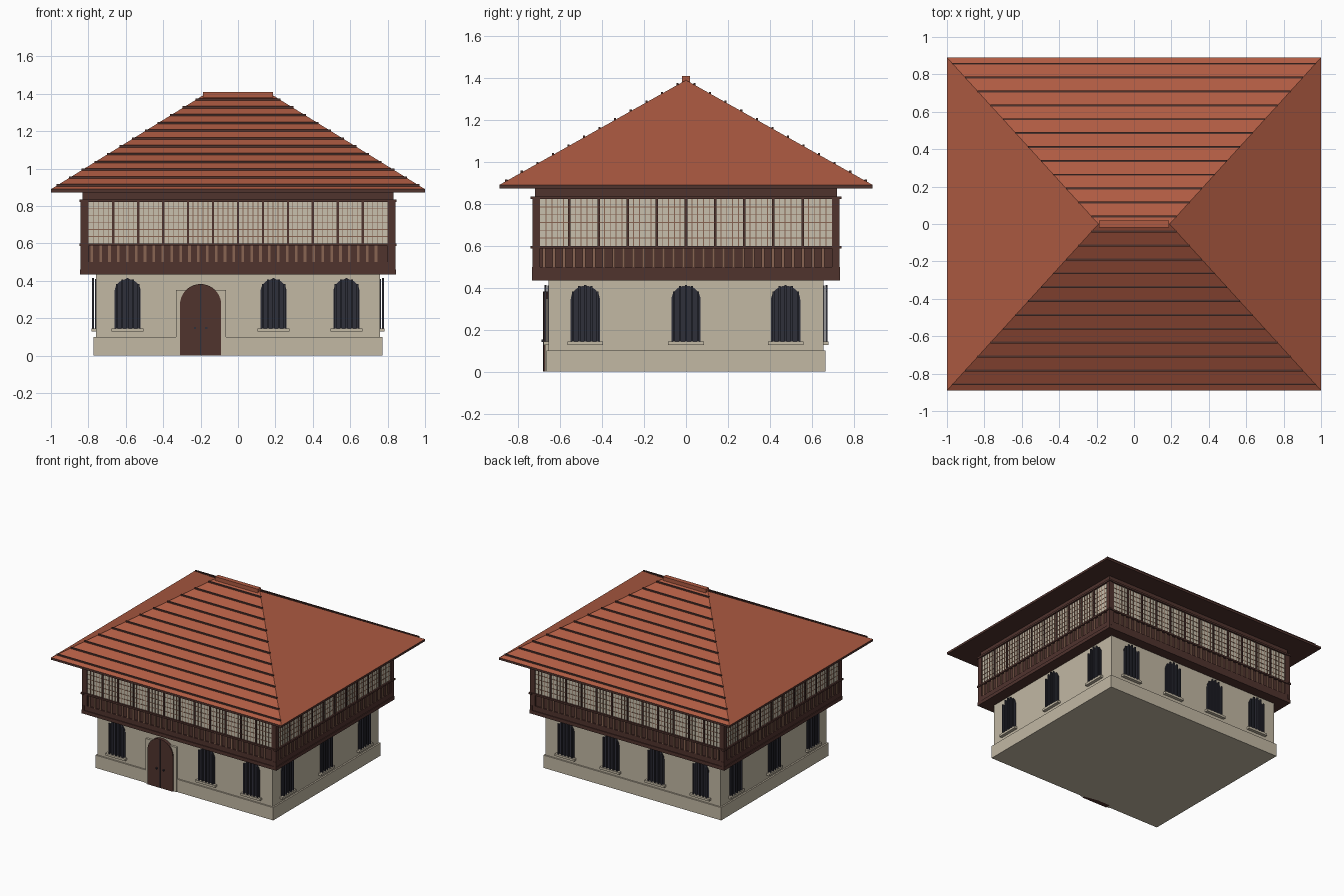
import bpy, bmesh, math
from mathutils import Vector

if "Cube" in bpy.data.objects:
    bpy.data.objects.remove(bpy.data.objects["Cube"])


def material(name, rgb):
    m = bpy.data.materials.new(name)
    m.use_nodes = True
    m.diffuse_color = (*rgb, 1)
    m.node_tree.nodes["Principled BSDF"].inputs["Base Color"].default_value = (*rgb, 1)
    return m


STONE = material("pale stone", (0.54, 0.48, 0.37))
TILE = material("terracotta", (0.43, 0.105, 0.055))
DARK = material("dark wood", (0.08, 0.033, 0.027))
LIGHT = material("light wood", (0.25, 0.13, 0.085))
PANE = material("shell pane", (0.58, 0.53, 0.42))
IRON = material("dark iron", (0.028, 0.029, 0.042))

# Each side: axis the wall runs along, direction it faces
FRONT, BACK, RIGHT, LEFT = ("x", -1), ("x", 1), ("y", 1), ("y", -1)
SIDES = (FRONT, BACK, RIGHT, LEFT)


def place(side, u, out, z):
    axis, sign = side
    return Vector((u, sign * out, z)) if axis == "x" else Vector((sign * out, u, z))


class Part:
    """Collects the pieces of one named part."""

    def __init__(self, name, *mats):
        self.name, self.mats, self.bm = name, mats, bmesh.new()

    def hull(self, lower, upper):
        a = [self.bm.verts.new(p) for p in lower]
        b = [self.bm.verts.new(p) for p in upper]
        n = len(a)
        self.bm.faces.new(a)
        self.bm.faces.new(b)
        for i in range(n):
            j = (i + 1) % n
            self.bm.faces.new((a[i], a[j], b[j], b[i]))

    def box(self, side, u, out, z):
        ring = [(u[0], out[0]), (u[1], out[0]), (u[1], out[1]), (u[0], out[1])]
        self.hull([place(side, a, b, z[0]) for a, b in ring],
                  [place(side, a, b, z[1]) for a, b in ring])

    def block(self, hx, hy, z):
        self.box(BACK, (-hx, hx), (-hy, hy), z)

    def arch(self, side, u, r, out, z0, spring, steps=16):
        pts = [(u - r, z0), (u + r, z0)]
        pts += [(u + r * math.cos(math.pi * i / steps),
                 spring + r * math.sin(math.pi * i / steps)) for i in range(steps + 1)]
        self.hull(*[[place(side, a, o, z) for a, z in pts] for o in out])

    def done(self):
        bmesh.ops.recalc_face_normals(self.bm, faces=self.bm.faces)
        mesh = bpy.data.meshes.new(self.name)
        self.bm.to_mesh(mesh)
        self.bm.free()
        for m in self.mats:
            mesh.materials.append(m)
        obj = bpy.data.objects.new(self.name, mesh)
        bpy.context.collection.objects.link(obj)
        return obj


def simple_block(name, mat, hx, hy, z):
    part = Part(name, mat)
    part.block(hx, hy, z)
    part.done()


# Main masses
simple_block("plinth", STONE, 0.772, 0.666, (0, 0.1))
simple_block("ground_floor_wall", STONE, 0.76, 0.655, (0.1, 0.435))
simple_block("floor_band", DARK, 0.846, 0.734, (0.435, 0.462))
simple_block("upper_floor", DARK, 0.832, 0.72, (0.462, 0.875))

# Ground floor windows with sills and bars
panes = Part("window_panes", IRON)
bars = Part("window_bars", IRON)
sills = Part("window_sills", STONE)
SPRING, RADIUS = 0.34, 0.07
long_rows = (-0.59, -0.2, 0.19, 0.58)
for side in SIDES:
    wall = 0.655 if side[0] == "x" else 0.76
    spots = long_rows if side[0] == "x" else (-0.48, 0, 0.475)
    for u in spots:
        if side == FRONT and u == -0.2:
            continue
        panes.arch(side, u, RADIUS, (wall - 0.01, wall + 0.005), 0.14, SPRING)
        sills.box(side, (u - 0.085, u + 0.085), (wall - 0.01, wall + 0.024), (0.128, 0.145))
        for k in range(-2, 3):
            du = k * 0.029
            top = SPRING + math.sqrt(RADIUS ** 2 - du ** 2) + 0.004
            bars.box(side, (u + du - 0.005, u + du + 0.005),
                     (wall + 0.01, wall + 0.02), (0.145, top))
for part in (panes, bars, sills):
    part.done()

# Arched double door in a stone surround
surround = Part("door_surround", STONE)
surround.box(FRONT, (-0.332, -0.065), (0.64, 0.672), (0, 0.35))
surround.done()
door = Part("door", DARK)
door.arch(FRONT, -0.2, 0.11, (0.64, 0.68), 0, 0.273, 20)
door.done()
seam = Part("door_seam", IRON)
seam.box(FRONT, (-0.202, -0.198), (0.678, 0.682), (0, 0.382))
seam.done()
handles = Part("door_handles", IRON)
for u in (-0.23, -0.17):
    handles.box(FRONT, (u - 0.006, u + 0.006), (0.678, 0.688), (0.142, 0.154))
handles.done()

# Upper gallery: balusters, sliding panes, lattice, frames and rails
balusters = Part("balusters", LIGHT)
shells = Part("gallery_panes", PANE)
lattice = Part("gallery_lattice", LIGHT)
frames = Part("gallery_frames", DARK)
Z0, Z1 = 0.6, 0.822
for side in SIDES:
    along = side[0] == "x"
    wall, half, count = (0.72, 0.8, 12) if along else (0.832, 0.695, 10)
    shells.box(side, (-half, half), (wall - 0.01, wall + 0.003), (Z0, Z1))
    # Baluster row
    u = -half + 0.018
    while u < half - 0.02:
        balusters.box(side, (u - 0.007, u + 0.007), (wall - 0.01, wall + 0.008), (0.5, 0.587))
        u += 0.0475
    # Rails and corner posts
    full = half + 0.045
    frames.box(side, (-full, full), (wall - 0.01, wall + 0.016), (0.587, Z0))
    frames.box(side, (-full, full), (wall - 0.01, wall + 0.016), (Z1, 0.836))
    frames.box(side, (-full + 0.005, full - 0.005), (wall - 0.01, wall + 0.008), (0.462, 0.5))
    for s in (-1, 1):
        ends = sorted((s * half, s * (half + 0.037)))
        frames.box(side, ends, (wall - 0.01, wall + 0.01), (0.462, Z1))
    # Mullions and lattice bars
    width = 2 * half / count
    for i in range(count):
        left = -half + i * width
        if i:
            frames.box(side, (left - 0.006, left + 0.006), (wall, wall + 0.011), (Z0, Z1))
        for k in range(1, 5):
            c = left + k * width / 5
            lattice.box(side, (c - 0.002, c + 0.002), (wall, wall + 0.006), (Z0, Z1))
    for k in range(1, 6):
        z = Z0 + k * (Z1 - Z0) / 6
        lattice.box(side, (-half, half), (wall, wall + 0.0055), (z - 0.002, z + 0.002))
for part in (balusters, shells, lattice, frames):
    part.done()

# Hipped roof with eaves board, tile courses and ridge cap
EX, EY, EZ, RX, RZ = 1.0, 0.89, 0.89, 0.19, 1.39
simple_block("eaves_board", DARK, EX, EY, (0.873, EZ))
roof = Part("hipped_roof", TILE)
base = [roof.bm.verts.new((x, y, EZ)) for x, y in ((-EX, -EY), (EX, -EY), (EX, EY), (-EX, EY))]
r0, r1 = (roof.bm.verts.new((x, 0, RZ)) for x in (-RX, RX))
a, b, c, d = base
for face in ((a, b, r1, r0), (b, c, r1), (c, d, r0, r1), (d, a, r0), (d, c, b, a)):
    roof.bm.faces.new(face)
roof.done()

courses = Part("tile_courses", DARK)
for i in range(12):
    y = 0.858 - i * 0.0742
    t = 1 - y / EY
    z = EZ + t * (RZ - EZ)
    hx = EX + t * (RX - EX)
    for side in (FRONT, BACK):
        courses.box(side, (-hx, hx), (y - 0.006, y + 0.004), (z - 0.004, z + 0.009))
courses.done()
simple_block("ridge_cap", TILE, 0.186, 0.018, (1.37, 1.41))
